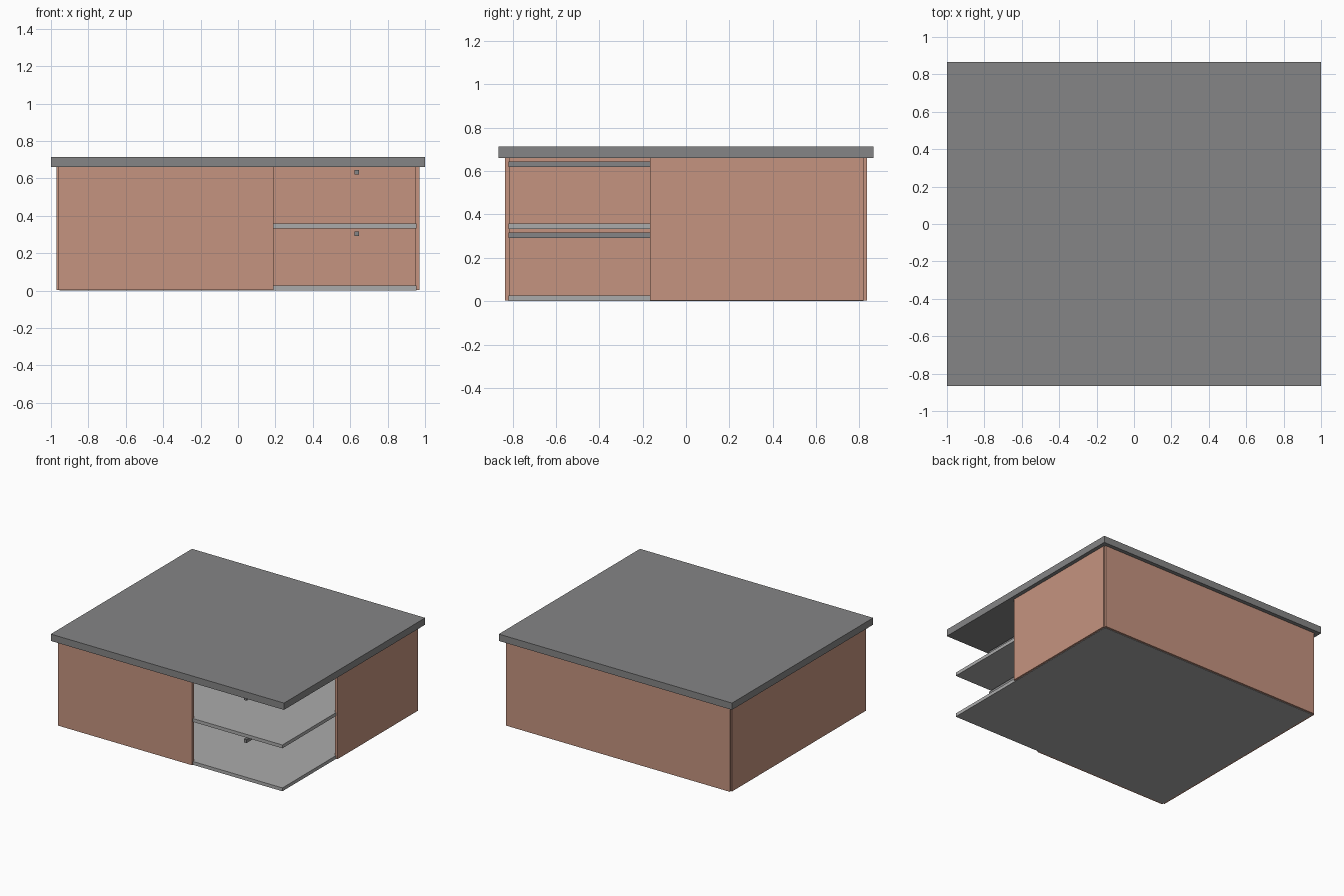
import bpy

if "Cube" in bpy.data.objects:
    bpy.data.objects.remove(bpy.data.objects["Cube"])


def material(name, rgb):
    m = bpy.data.materials.new(name)
    m.diffuse_color = (*rgb, 1.0)
    m.use_nodes = True
    m.node_tree.nodes["Principled BSDF"].inputs["Base Color"].default_value = m.diffuse_color
    return m


GREY = material("dark grey", (0.235, 0.235, 0.238))
LIGHT = material("light grey", (0.41, 0.41, 0.41))
WOOD = material("warm wood", (0.56, 0.295, 0.215))


def box(name, x, y, z, mat):
    """Box between (min, max) ranges on each axis."""
    bpy.ops.mesh.primitive_cube_add(size=1)
    ob = bpy.context.object
    ob.name = name
    ranges = (x, y, z)
    for v in ob.data.vertices:
        v.co = [r[0] if c < 0 else r[1] for c, r in zip(v.co, ranges)]
    ob.data.materials.append(mat)
    return ob


# Overhanging table top
box("top_slab", (-1, 1), (-0.865, 0.865), (0.66, 0.713), GREY)

# Side panels, leaving the front right corner open
WALL_Z = (0.003, 0.66)
box("front_panel", (-0.96, 0.19), (-0.835, -0.812), WALL_Z, WOOD)
box("back_panel", (-0.96, 0.96), (0.82, 0.835), WALL_Z, WOOD)
box("left_panel", (-0.97, -0.947), (-0.82, 0.82), WALL_Z, WOOD)
box("right_panel", (0.947, 0.97), (-0.165, 0.82), WALL_Z, WOOD)

# Floor and middle shelf run through the whole interior,
# each compartment with a square rail near its ceiling
for label, shelf_z, rail_z in (("lower", 0.0, 0.292), ("upper", 0.333, 0.62)):
    box(label + "_shelf", (-0.955, 0.955), (-0.82, 0.82),
        (shelf_z, shelf_z + 0.026), LIGHT)
    box(label + "_rail", (0.624, 0.648), (-0.82, 0.82),
        (rail_z, rail_z + 0.025), GREY)
